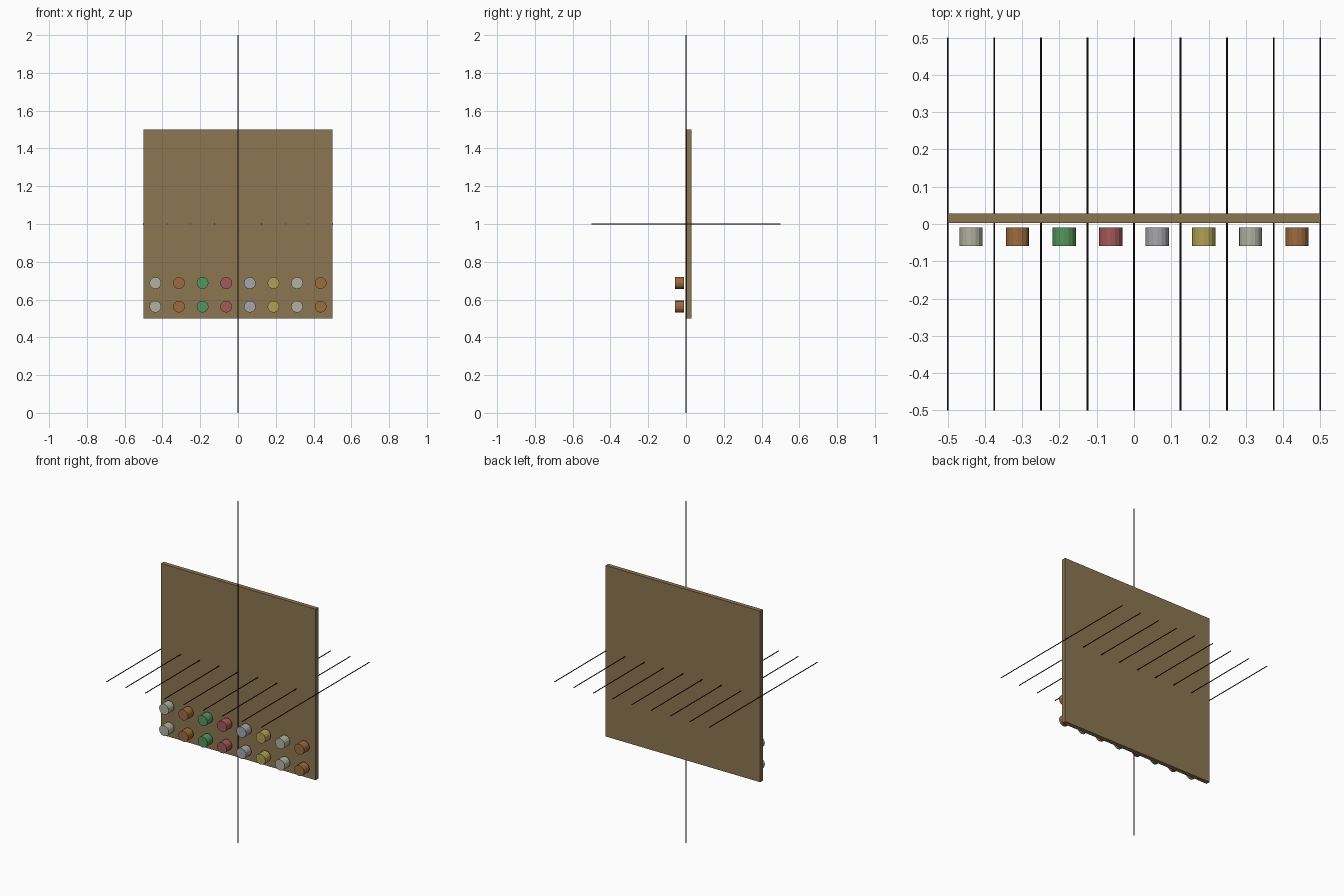
import bpy
from math import pi

if "Cube" in bpy.data.objects:
    bpy.data.objects.remove(bpy.data.objects["Cube"])

CELL = 0.125      # board square size
ROD_R = 0.0025    # thin line radius


def material(name, rgb):
    """Material from display colour (0-255), stored as linear."""
    m = bpy.data.materials.new(name)
    m.diffuse_color = (*[(c / 255) ** 2.2 for c in rgb], 1)
    m.use_nodes = True
    m.node_tree.nodes["Principled BSDF"].inputs["Base Color"].default_value = m.diffuse_color
    return m


def cylinder(name, radius, length, loc, mat, sides=16, along_y=True):
    bpy.ops.mesh.primitive_cylinder_add(
        vertices=sides, radius=radius, depth=length, location=loc,
        rotation=(pi / 2 if along_y else 0, 0, 0))
    ob = bpy.context.object
    ob.name = name
    ob.data.materials.append(mat)
    return ob


wood = material("board_wood", (139, 117, 83))
dark = material("line_dark", (45, 35, 28))
piece_mats = [material(n, c) for n, c in (
    ("pale_stone", (176, 176, 160)),
    ("copper", (155, 108, 65)),
    ("green", (85, 148, 92)),
    ("red", (163, 90, 90)),
    ("silver", (165, 165, 172)),
    ("yellow", (175, 160, 85)))]

# Upright square board
bpy.ops.mesh.primitive_cube_add(size=1, location=(0, 0.0156, 1))
board = bpy.context.object
board.name = "board"
board.scale = (1, 0.025, 1)
board.data.materials.append(wood)

# Thin rods passing through the board from front to back
for i in range(9):
    cylinder(f"cross_rod_{i + 1}", ROD_R, 1, ((i - 4) * CELL, 0, 1), dark, 8)

# Tall thin rod along the front of the board
cylinder("upright_rod", ROD_R, 2, (0, 0, 1), dark, 8, along_y=False)

# Two rows of round pieces in front of the lower squares
for row in range(2):
    for col in range(8):
        cylinder(f"piece_{row + 1}_{col + 1}", 0.0312, 0.05,
                 ((col - 3.5) * CELL, -0.0344, 0.5625 + row * CELL),
                 piece_mats[col % 6])
